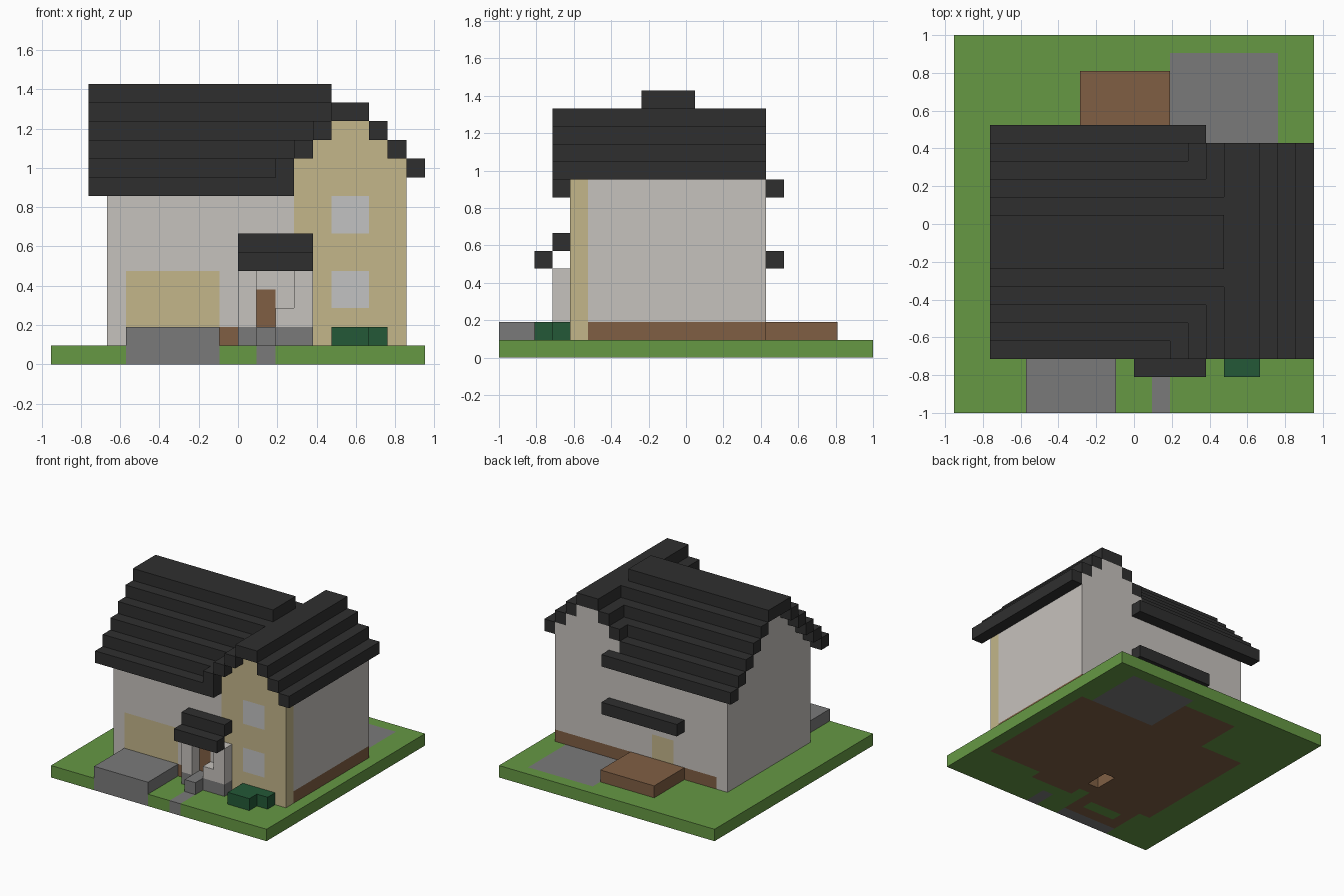
import bpy
import bmesh
from mathutils import Vector

cube = bpy.data.objects.get("Cube")
if cube:
    bpy.data.objects.remove(cube, do_unlink=True)

U = 2 / 21                     # size of one building block
ORIGIN = Vector((-10 * U, -1, 0))


def material(name, rgb):
    linear = [(c / 255 / 12.92 if c < 11 else ((c / 255 + 0.055) / 1.055) ** 2.4) for c in rgb]
    m = bpy.data.materials.new(name)
    m.use_nodes = True
    m.diffuse_color = (*linear, 1)
    bsdf = m.node_tree.nodes["Principled BSDF"]
    bsdf.inputs["Base Color"].default_value = (*linear, 1)
    bsdf.inputs["Roughness"].default_value = 0.9
    return m


GRASS = material("grass green", (102, 152, 68))
STONE = material("stone grey", (122, 122, 122))
WOOD = material("wood brown", (128, 95, 68))
PLASTER = material("off white plaster", (198, 194, 189))
TAN = material("sand tan", (195, 182, 138))
SLATE = material("slate black", (47, 47, 47))
LEAF = material("dark leaf green", (36, 89, 55))
GLASS = material("pale window grey", (194, 194, 194))

cells = {}                     # block position -> part name
part_material = {}


def fill(part, mat, x, y, z):
    """Fill a range of blocks with a part; later parts replace earlier ones."""
    part_material[part] = mat
    for i in range(*x):
        for j in range(*y):
            for k in range(*z):
                cells[i, j, k] = part


# Lawn with paving and floor set into it
BASE = (0, 1)
fill("lawn", GRASS, (0, 20), (0, 21), BASE)
fill("patio", STONE, (12, 18), (15, 20), BASE)
fill("path", STONE, (11, 12), (0, 2), BASE)
fill("floor", WOOD, (3, 19), (4, 15), BASE)
fill("floor", WOOD, (7, 12), (15, 19), BASE)
fill("floor", WOOD, (10, 14), (3, 4), BASE)
fill("floor", WOOD, (4, 9), (1, 4), BASE)
fill("lawn", GRASS, (5, 8), (2, 3), BASE)
fill("driveway", STONE, (4, 9), (0, 1), BASE)
for j in (5, 6):
    del cells[9, j, 0]

# Main house walls, stepped up under the roof
fill("main_walls", PLASTER, (3, 19), (4, 15), (1, 10))
for t in range(1, 5):
    fill("main_walls", PLASTER, (3, 15), (4 + t, 15 - t), (9 + t, 10 + t))

# Main roof: one row of slates per step on both slopes, then the ridge
front_ends = (13, 13, 14, 15, 15)
back_ends = (14, 13, 14, 15, 15)
for t in range(5):
    z = (9 + t, 10 + t)
    fill("main_roof", SLATE, (2, front_ends[t]), (3 + t, 4 + t), z)
    fill("main_roof", SLATE, (2, back_ends[t]), (15 - t, 16 - t), z)
fill("main_roof", SLATE, (2, 15), (8, 11), (14, 15))

# Cross wing with a tan front gable
for part, mat, y in (("wing_walls", PLASTER, (5, 15)), ("front_gable", TAN, (4, 5))):
    fill(part, mat, (13, 19), y, (1, 11))
    fill(part, mat, (14, 18), y, (11, 12))
    fill(part, mat, (15, 17), y, (12, 13))
for t in range(3):
    z = (10 + t, 11 + t)
    fill("wing_roof", SLATE, (12 + t, 13 + t), (3, 15), z)
    fill("wing_roof", SLATE, (19 - t, 20 - t), (3, 15), z)
fill("wing_roof", SLATE, (15, 17), (3, 15), (13, 14))

# Foundation course
fill("foundation", WOOD, (4, 19), (5, 15), (1, 2))
fill("foundation", WOOD, (9, 10), (4, 5), (1, 2))

# Doors and windows
fill("garage_door", TAN, (4, 9), (4, 5), (1, 5))
fill("front_door", WOOD, (11, 12), (4, 5), (2, 4))
fill("back_door", TAN, (8, 10), (14, 15), (2, 4))
for k in (3, 7):
    fill("windows", GLASS, (15, 17), (4, 5), (k, k + 2))

# Driveway ramp, back deck and back awning
fill("driveway", STONE, (4, 9), (0, 4), (1, 2))
fill("deck", WOOD, (7, 12), (15, 19), (1, 2))
fill("back_awning", SLATE, (7, 14), (15, 16), (5, 6))

# Porch
fill("porch_base", STONE, (10, 14), (3, 4), (1, 2))
fill("porch_step", STONE, (11, 12), (2, 3), (1, 2))
for i in (10, 13):
    fill("porch_posts", PLASTER, (i, i + 1), (3, 4), (2, 5))
fill("porch_low_wall", PLASTER, (12, 13), (3, 4), (2, 3))
fill("porch_roof", SLATE, (10, 14), (2, 3), (5, 6))
fill("porch_roof", SLATE, (10, 14), (3, 4), (6, 7))

# Hedge
fill("hedge", LEAF, (15, 17), (2, 4), (1, 2))
fill("hedge", LEAF, (17, 18), (3, 4), (1, 2))


def build(part):
    """Make one mesh from the open sides of a part's blocks."""
    bm = bmesh.new()
    for cell in [c for c, p in cells.items() if p == part]:
        middle = Vector(cell) + Vector((0.5, 0.5, 0.5))
        for axis in range(3):
            for side in (-1, 1):
                n = Vector((0, 0, 0))
                n[axis] = side
                if tuple(int(c + d) for c, d in zip(cell, n)) in cells:
                    continue
                a = Vector((0, 0, 0))
                a[(axis + 1) % 3] = 0.5
                b = n.cross(a)
                corners = (a + b, b - a, -a - b, a - b)
                bm.faces.new([bm.verts.new(ORIGIN + (middle + n / 2 + c) * U) for c in corners])
    bmesh.ops.remove_doubles(bm, verts=bm.verts, dist=U / 100)
    bmesh.ops.dissolve_limit(bm, angle_limit=0.02, verts=bm.verts, edges=bm.edges)
    mesh = bpy.data.meshes.new(part)
    bm.to_mesh(mesh)
    bm.free()
    mesh.materials.append(part_material[part])
    bpy.context.collection.objects.link(bpy.data.objects.new(part, mesh))


for part in part_material:
    build(part)
